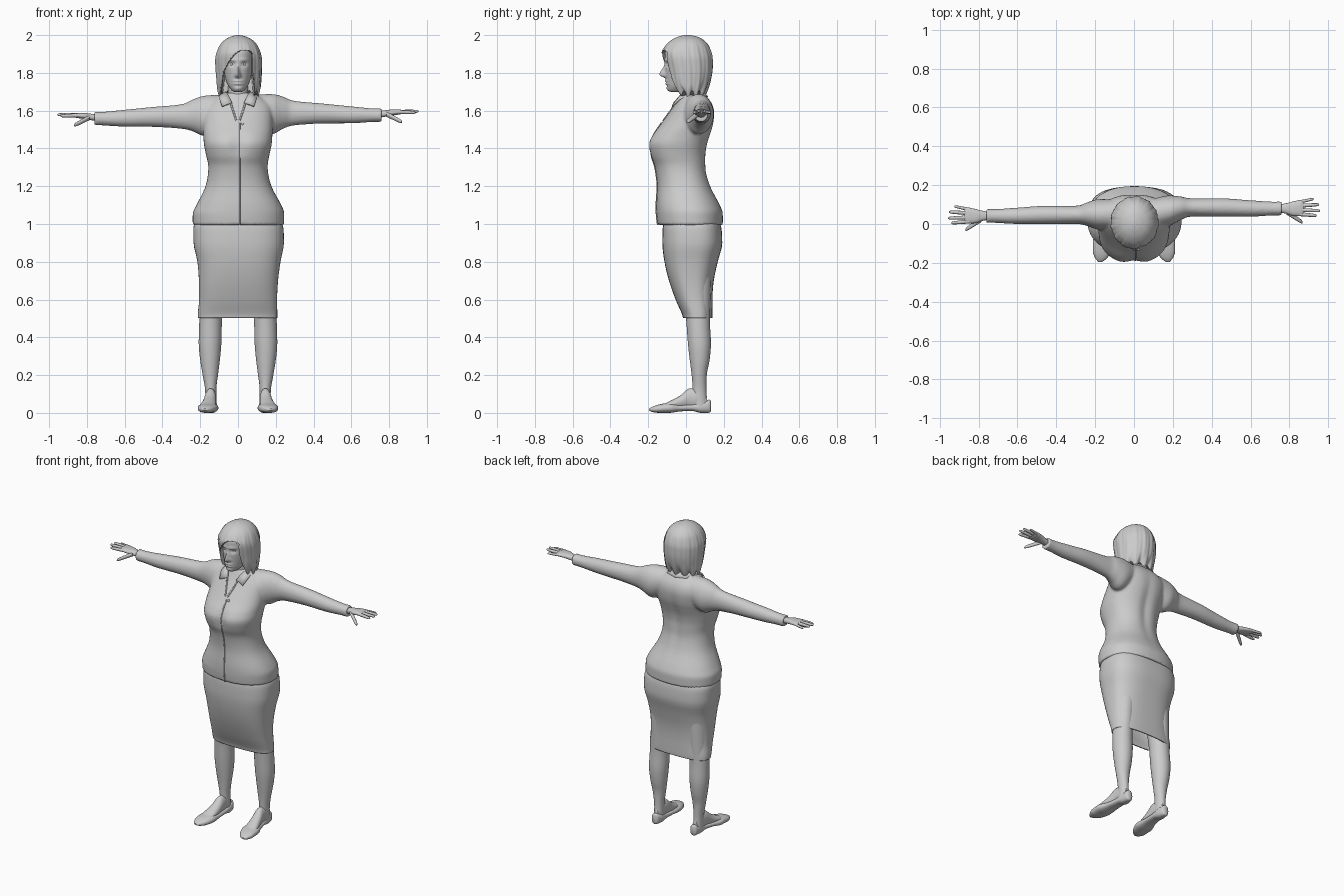
import bpy, bmesh, math
from mathutils import Vector


def gauss(d, w):
    return math.exp(-(d / w) ** 2)


def slope(a, b):
    return 0 if a * b <= 0 else math.copysign(min(abs(a + b) / 2, 3 * abs(a), 3 * abs(b)), a)


def resample(secs, k):
    """Smooth monotone interpolation of cross-sections, k steps per span."""
    n, out = len(secs), []
    d = [[b - a for a, b in zip(secs[i], secs[i + 1])] for i in range(n - 1)]
    m = [d[0]] + [[slope(a, b) for a, b in zip(d[i - 1], d[i])] for i in range(1, n - 1)] + [d[-1]]
    for i in range(n - 1):
        for j in range(k):
            t = j / k
            h = (2*t**3 - 3*t*t + 1, t**3 - 2*t*t + t, 3*t*t - 2*t**3, t**3 - t*t)
            out.append([h[0]*a + h[1]*p + h[2]*b + h[3]*q
                        for a, p, b, q in zip(secs[i], m[i], secs[i + 1], m[i + 1])])
    return out + [list(secs[-1])]


def loft(bm, axis, secs, n=32, k=4, p=2.0, fn=None, caps=True):
    """Skin superellipse rings; section = (position, u0, u1, v0, v1) along the axis."""
    rings = []
    for w, u0, u1, v0, v1 in resample(secs, k):
        ring = []
        for i in range(n):
            a = 2 * math.pi * i / n
            c, s = math.cos(a), math.sin(a)
            u = (u0 + u1) / 2 + (u1 - u0) / 2 * math.copysign(abs(c) ** (2 / p), c)
            v = (v0 + v1) / 2 + (v1 - v0) / 2 * math.copysign(abs(s) ** (2 / p), s)
            co = Vector({'x': (w, u, v), 'y': (u, w, v), 'z': (u, v, w)}[axis])
            ring.append(bm.verts.new(fn(co, a) if fn else co))
        rings.append(ring)
    for r, q in zip(rings, rings[1:]):
        for i in range(n):
            bm.faces.new((r[i], r[(i + 1) % n], q[(i + 1) % n], q[i]))
    if caps:
        bm.faces.new(rings[0])
        bm.faces.new(rings[-1])


def finish(name, bm):
    bmesh.ops.recalc_face_normals(bm, faces=bm.faces)
    me = bpy.data.meshes.new(name)
    bm.to_mesh(me)
    bm.free()
    me.shade_smooth()
    me.set_sharp_from_angle(angle=math.radians(55))
    ob = bpy.data.objects.new(name, me)
    bpy.context.collection.objects.link(ob)
    return ob


def part(name, axis, secs, **kw):
    bm = bmesh.new()
    loft(bm, axis, secs, **kw)
    return finish(name, bm)


def seam(name, pts, r):
    cu = bpy.data.curves.new(name, 'CURVE')
    cu.dimensions, cu.bevel_depth, cu.bevel_resolution = '3D', r, 2
    sp = cu.splines.new('POLY')
    sp.points.add(len(pts) - 1)
    for q, c in zip(sp.points, pts):
        q.co = (*c, 1)
    ob = bpy.data.objects.new(name, cu)
    bpy.context.collection.objects.link(ob)
    return ob


# Jacket: torso and both sleeves fused into one smooth skin
TORSO = [(.995, -.24, .245, -.15, .195), (1.05, -.24, .245, -.156, .195), (1.1, -.22, .23, -.157, .18),
         (1.2, -.172, .177, -.152, .13), (1.3, -.157, .157, -.165, .107), (1.36, -.168, .165, -.19, .107),
         (1.42, -.18, .178, -.203, .115), (1.47, -.183, .182, -.182, .13), (1.52, -.185, .185, -.142, .145),
         (1.58, -.185, .185, -.097, .152), (1.63, -.17, .175, -.062, .142), (1.67, -.12, .125, -.04, .115),
         (1.695, -.07, .07, -.028, .09)]
SLEEVE = [(.04, 0, .11, 1.57, 1.67), (.10, -.02, .13, 1.52, 1.685), (.18, -.01, .147, 1.475, 1.688),
          (.24, .02, .142, 1.505, 1.674), (.3, .038, .132, 1.522, 1.652), (.45, .038, .132, 1.532, 1.638),
          (.6, .038, .122, 1.533, 1.623), (.72, .044, .115, 1.54, 1.612), (.76, .043, .117, 1.54, 1.613)]


def arm_side(s, secs):
    """Right arm as given; left arm mirrored, a little lower and further forward."""
    out = []
    for x, a, b, c, d in secs:
        t = 0 if s > 0 else min(1, max(0, (x - .08) / .2))
        out.append((s * x, a - .038 * t, b - .038 * t, c - .018 * t, d - .018 * t))
    return out


def dip(z):
    return .016 * gauss(z - 1.42, .07)


def chest(co, a):
    if math.sin(a) < 0:                       # bust cleavage
        co.y += dip(co.z) * gauss(co.x, .04)
    else:                                     # hollow of the spine
        co.y -= .012 * gauss(co.x, .03) * gauss(co.z - 1.4, .18)
    return co


bm = bmesh.new()
loft(bm, 'z', TORSO, n=56, p=2.25, fn=chest)
for s in (-1, 1):
    loft(bm, 'x', arm_side(s, SLEEVE))
jacket = finish('jacket', bm)
rm = jacket.modifiers.new('fuse', 'REMESH')
rm.mode, rm.voxel_size, rm.use_smooth_shade = 'VOXEL', .008, True
sm = jacket.modifiers.new('soften', 'SMOOTH')
sm.factor, sm.iterations = .5, 4

# Jacket front edge, neckline and buttons
front = [(.008, s[3] + dip(s[0]), s[0]) for s in resample(TORSO, 4) if s[0] < 1.55]
seam('front_edge', front, .004)
for s in (-1, 1):
    seam('neckline', [(s * .045, -.045, 1.66), (s * .028, -.078, 1.605), (s * .008, -.122, 1.545)], .005)
for z in (1.53, 1.59):
    bm = bmesh.new()
    bmesh.ops.create_uvsphere(bm, u_segments=12, v_segments=8, radius=.007)
    finish('button', bm).location = (.024, -.132 if z < 1.55 else -.086, z)

# Collar
inner = [(0, .09, 1.705), (.05, .075, 1.705), (.066, .02, 1.7), (.053, -.03, 1.685), (.032, -.065, 1.645)]
outer = [(0, .118, 1.675), (.07, .1, 1.678), (.1, .03, 1.684), (.1, -.035, 1.665), (.085, -.075, 1.625)]
bm = bmesh.new()
rows = [[bm.verts.new(c) for c in r] for r in (inner, outer)]
for i in range(4):
    bm.faces.new((rows[0][i], rows[0][i + 1], rows[1][i + 1], rows[1][i]))
collar = finish('collar', bm)
collar.modifiers.new('mirror', 'MIRROR')
collar.modifiers.new('thick', 'SOLIDIFY').thickness = .008

# Skirt: open tube
skirt = part('skirt', 'z', [
    (1.03, -.21, .215, -.11, .17), (.98, -.236, .24, -.123, .187), (.9, -.235, .243, -.125, .192),
    (.8, -.215, .225, -.114, .168), (.7, -.207, .212, -.09, .147), (.6, -.206, .207, -.055, .14),
    (.53, -.212, .208, -.024, .14), (.503, -.212, .208, -.016, .139)], n=56, p=2.7, caps=False)
th = skirt.modifiers.new('thick', 'SOLIDIFY')
th.thickness, th.offset = .008, -1

# Legs, feet and shoes
LEG = [(.85, .04, .2, -.03, .14), (.6, .075, .2, -.01, .13), (.48, .085, .205, .002, .127),
       (.37, .088, .208, .01, .132), (.28, .096, .2, .02, .125), (.2, .106, .187, .03, .11),
       (.12, .115, .174, .035, .108), (.03, .115, .172, .03, .115)]
INSTEP = [(.11, .125, .16, .02, .09), (.06, .116, .172, .02, .13), (.02, .115, .175, .02, .13),
          (-.03, .115, .185, .02, .092), (-.1, .12, .2, .02, .055), (-.14, .135, .195, .02, .04)]
SHOE = [(.132, .13, .155, .01, .062), (.122, .117, .165, .001, .07), (.08, .108, .172, 0, .06),
        (.03, .109, .176, .01, .048), (-.03, .107, .19, .008, .045), (-.09, .104, .212, 0, .052),
        (-.14, .116, .212, 0, .045), (-.175, .138, .2, .004, .034), (-.195, .163, .184, .012, .022)]


def flip(s, secs):
    return [(w, s * a, s * b, c, d) for w, a, b, c, d in secs]


for s, side in ((-1, 'right'), (1, 'left')):
    part(side + '_leg', 'z', flip(s, LEG))
    part(side + '_foot', 'y', flip(s, INSTEP))
    part(side + '_shoe', 'y', flip(s, SHOE), p=2.4)

# Hands: palm, four fingers and thumb
PALM = [(.73, .062, .098, 1.56, 1.596), (.78, .054, .106, 1.568, 1.602), (.82, .042, .116, 1.575, 1.606),
        (.855, .041, .123, 1.58, 1.606), (.872, .05, .118, 1.585, 1.602)]
FINGERS = [((.85, .051, 1.593), (.94, .043, 1.59), .0095), ((.85, .072, 1.594), (.957, .068, 1.597), .0095),
           ((.85, .094, 1.594), (.953, .1, 1.597), .0095), ((.85, .113, 1.592), (.925, .129, 1.59), .008),
           ((.785, .062, 1.582), (.868, .008, 1.54), .0125)]


def finger(a, b, r):
    secs = []
    for t, f in ((0, 1.1), (.5, 1), (.85, .85), (.96, .6), (1, .2)):
        x, y, z = Vector(a).lerp(Vector(b), t)
        secs.append((x, y - r * f, y + r * f, z - r * f, z + r * f))
    return secs


for s, side in ((-1, 'right'), (1, 'left')):
    bm = bmesh.new()
    loft(bm, 'x', arm_side(s, PALM), n=24, p=2.4)
    for f in FINGERS:
        loft(bm, 'x', arm_side(s, finger(*f)), n=12, k=2)
    finish(side + '_hand', bm)

# Neck and head
part('neck', 'z', [(1.6, -.07, .07, -.05, .1), (1.68, -.055, .055, -.03, .085), (1.78, -.052, .052, -.035, .08)])


def face(co, a):
    if math.sin(a) < 0:
        x, z = abs(co.x), co.z
        nose = gauss(z - 1.79, .014) if z < 1.79 else gauss(z - 1.79, .035)
        co.y -= .034 * nose * gauss(x, .008 + .006 * gauss(z - 1.785, .02))
        co.y += .011 * gauss(x - .032, .018) * gauss(z - 1.846, .013)
        co.y -= .005 * gauss(x - .03, .025) * gauss(z - 1.868, .008)
        co.y -= .008 * gauss(x, .024) * (gauss(z - 1.757, .006) + gauss(z - 1.742, .006))
        co.y -= .005 * gauss(x, .02) * gauss(z - 1.717, .01)
    return co


part('head', 'z', [
    (1.7, -.02, .02, -.082, -.02), (1.707, -.032, .032, -.094, 0), (1.73, -.051, .051, -.1, .04),
    (1.76, -.064, .064, -.104, .08), (1.8, -.073, .073, -.108, .1), (1.85, -.078, .078, -.112, .11),
    (1.9, -.08, .08, -.111, .12), (1.95, -.068, .068, -.085, .1), (1.98, -.035, .035, -.04, .06)],
    n=112, k=8, p=2.15, fn=face)
for s in (-1, 1):
    bm = bmesh.new()
    bmesh.ops.create_uvsphere(bm, u_segments=16, v_segments=10, radius=.012)
    finish('eye', bm).location = (s * .032, -.084, 1.846)


# Hair: bob with a side-swept fringe, sunk behind the face opening
def strands(co, a):
    w = min(1, max(0, (1.995 - co.z) / .08))
    r = 1 + w * (.012 * math.sin(13 * a + 8 * co.z) + .008 * math.sin(29 * a))
    co.x, co.y = co.x * r, .01 + (co.y - .01) * r
    if co.z < 1.77:
        co.z += (1.77 - co.z) * .22 * math.sin(11 * a)
    if co.y < 0:
        top = 1.92 - 10 * (co.x - .035) ** 2
        limit = .074 + .012 * min(1, max(0, (1.82 - co.z) / .1))
        d = min(1, max(0, min(top - co.z, limit - abs(co.x)) / .006))
        co.y += (max(co.y, .03) - co.y) * d
    return co


part('hair', 'z', [
    (1.69, -.1, .108, -.055, .098), (1.72, -.11, .118, -.08, .115), (1.76, -.114, .122, -.1, .13),
    (1.81, -.118, .125, -.112, .14), (1.86, -.12, .126, -.124, .142), (1.9, -.115, .121, -.13, .138),
    (1.945, -.097, .103, -.108, .12), (1.975, -.07, .076, -.075, .092), (1.992, -.038, .042, -.04, .06),
    (2.0, -.008, .01, -.008, .022)], n=128, k=7, fn=strands)
